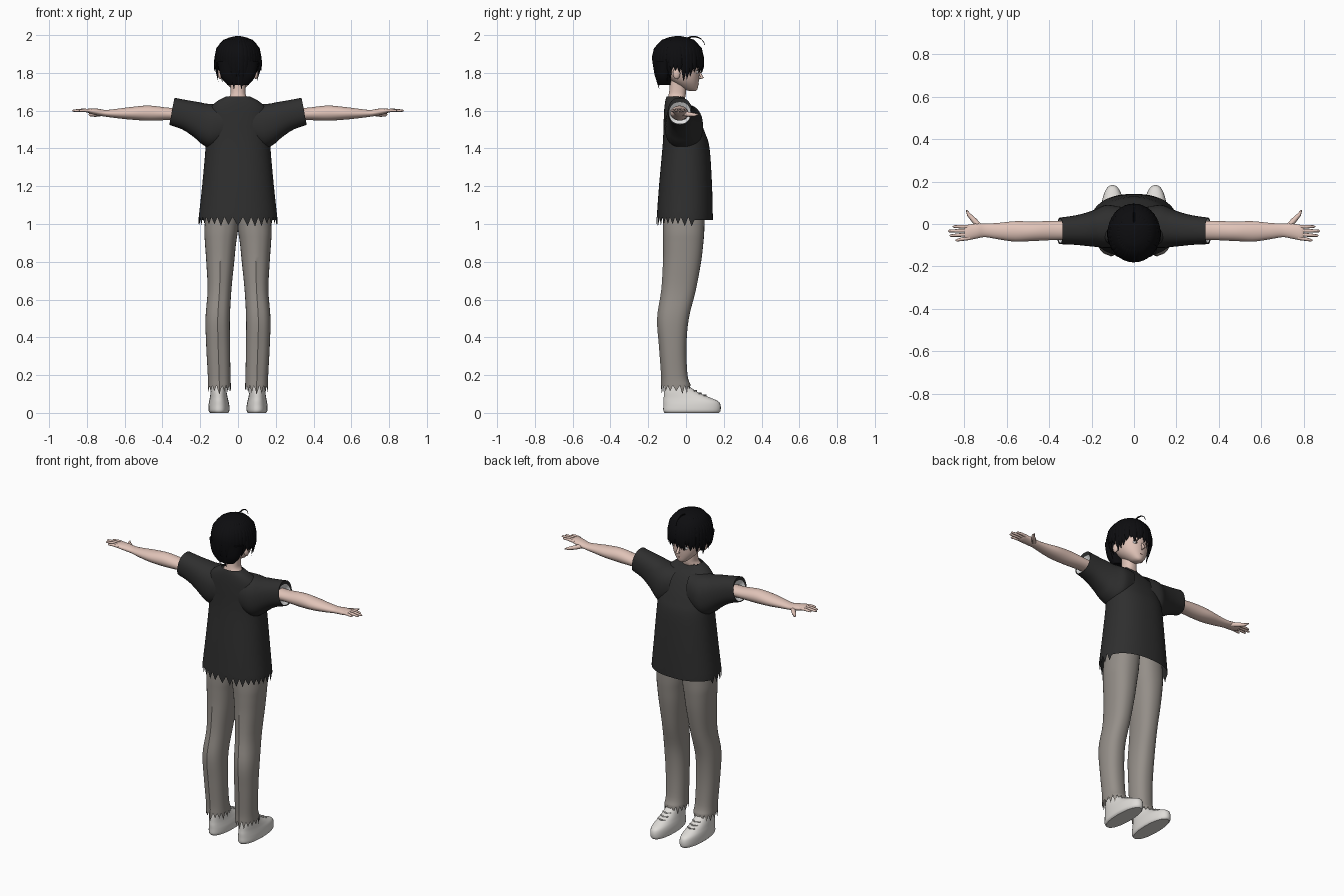
import bpy, bmesh, math, random
from mathutils import Vector

random.seed(4)
if "Cube" in bpy.data.objects:
    bpy.data.objects.remove(bpy.data.objects["Cube"])


def material(name, *rgb):
    m = bpy.data.materials.new(name)
    m.use_nodes = True
    m.diffuse_color = (*rgb, 1)
    bsdf = m.node_tree.nodes["Principled BSDF"]
    bsdf.inputs["Base Color"].default_value = (*rgb, 1)
    bsdf.inputs["Roughness"].default_value = 0.8
    return m


SKIN = material("skin", .75, .55, .48)
SHIRT = material("charcoal_cloth", .028, .028, .028)
TROUSER = material("warm_grey_cloth", .30, .275, .25)
SHOE = material("white_leather", .74, .72, .69)
HAIR = material("black_hair", .004, .004, .005)
WHITE = material("white_lining", .85, .85, .85)
IRIS = material("dark_iris", .03, .02, .018)
LIP = material("lip_pink", .5, .25, .22)


def finish(name, bm, mat, angle=40):
    bmesh.ops.recalc_face_normals(bm, faces=bm.faces)
    mesh = bpy.data.meshes.new(name)
    bm.to_mesh(mesh)
    bm.free()
    mesh.materials.append(mat)
    obj = bpy.data.objects.new(name, mesh)
    bpy.context.collection.objects.link(obj)
    bpy.ops.object.select_all(action='DESELECT')
    obj.select_set(True)
    bpy.context.view_layer.objects.active = obj
    bpy.ops.object.shade_smooth_by_angle(angle=math.radians(angle))


def smooth(keys, k=4):
    # Catmull-Rom interpolation of section parameters
    out = []
    for i in range(len(keys) - 1):
        p = [keys[max(0, min(len(keys) - 1, i + j))] for j in (-1, 0, 1, 2)]
        for s in range(k):
            t = s / k
            out.append([b + t / 2 * (c - a + t * (2*a - 5*b + 4*c - d + t * (3*(b - c) + d - a)))
                        for a, b, c, d in zip(*p)])
    return out + [list(keys[-1])]


def ring(key, axis='z', n=32, power=2.3, shear=0):
    pos, a0, a1, b0, b1 = key
    pts = []
    for i in range(n):
        t = math.tau * i / n
        c, s = math.cos(t), math.sin(t)
        a = (a0 + a1) / 2 + (a1 - a0) / 2 * math.copysign(abs(c) ** (2 / power), c)
        b = (b0 + b1) / 2 + (b1 - b0) / 2 * math.copysign(abs(s) ** (2 / power), s)
        pts.append(Vector((a, b, pos)) if axis == 'z' else Vector((pos + shear * s, a, b)))
    return pts


def skin(bm, rings, side=1, caps=True):
    rows = [[bm.verts.new((p.x * side, p.y, p.z)) for p in r] for r in rings]
    for r, q in zip(rows, rows[1:]):
        for i in range(len(r)):
            j = (i + 1) % len(r)
            bm.faces.new((r[i], r[j], q[j], q[i]))
    if caps:
        bm.faces.new(rows[0])
        bm.faces.new(rows[-1])


def tube(bm, pts, widths, side=1, across=None, flat=1, n=8):
    pts = [Vector(p) for p in pts]
    rings = []
    for i, p in enumerate(pts):
        t = (pts[min(i + 1, len(pts) - 1)] - pts[max(i - 1, 0)]).normalized()
        u = across or t.orthogonal().normalized()
        v = t.cross(u).normalized() * flat
        rings.append([p + widths[i] * (u * math.cos(a) + v * math.sin(a))
                      for a in (math.tau * k / n for k in range(n))])
    skin(bm, rings, side)


def ball(bm, centre, scale):
    made = bmesh.ops.create_uvsphere(bm, u_segments=16, v_segments=10, radius=1)["verts"]
    for v in made:
        v.co = Vector(centre) + Vector([a * b for a, b in zip(v.co, scale)])


def sym(rows):
    return [(z, -w, w, y0, y1) for z, w, y0, y1 in rows]


# Shirt body, with a torn hem at the back and a torn collar at the front
keys = sym([(1.035, .208, -.155, .142), (1.2, .19, -.143, .138), (1.4, .172, -.125, .125),
            (1.48, .17, -.12, .102), (1.55, .165, -.118, .072), (1.61, .15, -.115, .038),
            (1.65, .11, -.11, .004), (1.675, .064, -.103, -.012)])
rings = [ring(k, n=64) for k in smooth(keys)]
hem = [p.copy() for p in rings[0]]
for i, p in enumerate(hem):
    p.z = 1.02 if p.y > .04 else (1.04 if i % 2 else .99 + random.uniform(-.005, .012))
for i, p in enumerate(rings[-1]):
    if p.y > -.035 and i % 4 < 2:
        p.z -= .02
bm = bmesh.new()
skin(bm, [hem] + rings, caps=False)
finish("shirt_body", bm, SHIRT, 60)

# Neck and head
bm = bmesh.new()
skin(bm, [ring(k) for k in smooth(sym([(1.60, .08, -.1, .0), (1.65, .062, -.1, -.008),
     (1.68, .043, -.093, -.002), (1.71, .04, -.088, 0), (1.77, .042, -.085, 0)]))])
finish("neck", bm, SKIN)
bm = bmesh.new()
skin(bm, [ring(k, power=2.1) for k in smooth(sym([(1.704, .012, .02, .05), (1.715, .032, -.015, .061),
     (1.75, .066, -.07, .067), (1.79, .085, -.11, .071), (1.84, .092, -.13, .073),
     (1.9, .094, -.135, .07), (1.95, .075, -.11, .045), (1.97, .03, -.07, 0)]))])
tube(bm, [(0, .064, 1.815), (0, .076, 1.79), (0, .086, 1.777), (0, .066, 1.768)],
     [.004, .008, .01, .005])
for s in (1, -1):
    ball(bm, (.094 * s, -.05, 1.797), (.013, .02, .03))
finish("head", bm, SKIN, 60)

# Eyes, lashes and mouth
whites, irises, lashes = bmesh.new(), bmesh.new(), bmesh.new()
for s in (1, -1):
    ball(whites, (.036 * s, .056, 1.805), (.017, .009, .012))
    ball(irises, (.035 * s, .059, 1.805), (.009, .008, .012))
    tube(lashes, [(.018, .065, 1.81), (.035, .067, 1.818), (.055, .057, 1.812)],
         [.001, .003, .001], s)
finish("eye_whites", whites, WHITE)
finish("irises", irises, IRIS)
finish("eyelashes", lashes, HAIR)
bm = bmesh.new()
tube(bm, [(-.016, .062, 1.742), (0, .066, 1.741), (.016, .062, 1.742)], [.001, .003, .001])
finish("mouth", bm, LIP)

# Hair: skull cap, nape, layered locks and one loose curl
bm = bmesh.new()
skin(bm, [ring(k, power=2.1) for k in smooth(sym([(1.845, .113, -.168, .078), (1.88, .119, -.173, .087),
     (1.92, .115, -.166, .083), (1.96, .092, -.14, .058), (1.984, .055, -.105, .02),
     (1.994, .015, -.06, -.025)]))])
finish("hair_cap", bm, HAIR)
bm = bmesh.new()
skin(bm, [ring(k) for k in smooth(sym([(1.735, .055, -.145, -.08), (1.78, .09, -.16, -.075),
     (1.86, .11, -.168, -.05)]))])
finish("hair_nape", bm, HAIR)
bm = bmesh.new()
COUNT = 38
for i in range(COUNT):
    a = math.tau * i / COUNT + random.uniform(-.04, .04)
    turn = abs((math.degrees(a) + 180) % 360 - 180)
    if turn < 50:
        tip, end = 1.805, .97
    elif turn < 78:
        tip, end = 1.765, .9
    elif turn < 112:
        tip, end = 1.815, 1.0
    else:
        tip, end = 1.77 - (turn - 112) * .0008, .76
    tip += random.uniform(-.012, .018)
    out = Vector((math.sin(a) * .119, math.cos(a) * .132, 0))
    profile = [(.2, 1.988), (.62, 1.973), (.92, 1.928), (1.0, 1.88),
               ((1 + end) / 2 + .03, (1.87 + tip) / 2), (end, tip)]
    pts = [Vector((0, -.043, z)) + out * s for s, z in profile]
    pts[-1] += Vector((random.uniform(-.008, .008), 0, 0))
    across = Vector((math.cos(a), -math.sin(a), 0))
    tube(bm, pts, [.004, .012, .017, .018, .015, .0008], across=across, flat=.35)
finish("hair_locks", bm, HAIR)
bm = bmesh.new()
tube(bm, [(0, -.02 + .06 * (1 - math.cos(t)), 1.94 + .052 * math.sin(t))
          for t in (i * .25 for i in range(13))], [.004] * 8 + [.003, .003, .002, .002, .001])
finish("loose_curl", bm, HAIR)

for side, label in ((1, "left"), (-1, "right")):
    # Sleeve and its pale lining
    keys = [(.06, -.11, .08, 1.42, 1.635), (.13, -.113, .09, 1.40, 1.635), (.18, -.108, .07, 1.425, 1.637),
            (.22, -.104, .055, 1.46, 1.645), (.28, -.098, .04, 1.5, 1.655), (.35, -.095, .03, 1.525, 1.668)]
    bm = bmesh.new()
    rings = [ring(k, 'x', shear=-.014) for k in smooth(keys)]
    rings.append(ring((.346, -.088, .023, 1.531, 1.645), 'x', shear=-.014))
    skin(bm, rings, side, caps=False)
    finish(label + "_sleeve", bm, SHIRT)
    bm = bmesh.new()
    skin(bm, [ring(k, 'x', shear=-.014) for k in ((.346, -.088, .023, 1.531, 1.645),
                                                  (.325, -.07, .01, 1.55, 1.61))], side, caps=False)
    finish(label + "_sleeve_lining", bm, WHITE)

    # Arm, fingers and thumb
    keys = [(.25, -.075, .015, 1.545, 1.615), (.36, -.075, .015, 1.55, 1.615), (.47, -.08, .012, 1.547, 1.627),
            (.56, -.083, .013, 1.552, 1.62), (.64, -.072, .005, 1.56, 1.61), (.70, -.062, .002, 1.568, 1.604),
            (.74, -.068, .002, 1.574, 1.61), (.785, -.076, -.004, 1.585, 1.612), (.8, -.07, -.012, 1.592, 1.608)]
    bm = bmesh.new()
    skin(bm, [ring(k, 'x', 24, 2) for k in smooth(keys)], side)
    for root, end, length in ((-.013, -.012, .855), (-.031, -.033, .878), (-.049, -.055, .87), (-.066, -.077, .842)):
        mid = (.78 + length) / 2
        tube(bm, [(.775, root, 1.599), (mid, (root + end) / 2, 1.602), (length - .006, end, 1.6),
                  (length, end, 1.599)], [.0095, .0085, .006, .002], side)
    tube(bm, [(.725, -.015, 1.585), (.755, .018, 1.58), (.78, .045, 1.578), (.79, .066, 1.58)],
         [.014, .013, .009, .003], side)
    finish(label + "_arm", bm, SKIN, 60)

    # Trouser leg with a pressed back crease and ragged cuff
    keys = [(.15, .038, .16, -.127, .024), (.2, .04, .16, -.127, .008), (.35, .042, .168, -.138, .002),
            (.5, .043, .172, -.148, .015), (.65, .035, .161, -.126, .052), (.8, .02, .168, -.117, .08),
            (.9, .01, .175, -.117, .092), (.97, 0, .178, -.118, .097), (1.1, -.01, .168, -.115, .1)]
    rings = [ring(k) for k in smooth(keys)]
    for r in rings:
        r[24].y -= .005
    cuff = [p.copy() for p in rings[0]]
    for i, p in enumerate(cuff):
        p.z = .145 if i % 2 else .105 + random.uniform(-.008, .012)
    bm = bmesh.new()
    skin(bm, [cuff] + rings, side, caps=False)
    finish(label + "_trouser_leg", bm, TROUSER)

    # Shoe and laces
    keys = [(0, .052, .148, -.112, .175), (.012, .046, .156, -.12, .183), (.04, .046, .156, -.12, .183),
            (.062, .05, .153, -.12, .17), (.082, .055, .149, -.118, .125), (.11, .06, .145, -.116, .062),
            (.15, .062, .14, -.11, .005)]
    bm = bmesh.new()
    skin(bm, [ring(k, power=2.2) for k in smooth(keys)], side)
    finish(label + "_shoe", bm, SHOE)
    bm = bmesh.new()
    for y, z in ((.105, .093), (.08, .104), (.055, .117)):
        tube(bm, [(.075, y - .012, z), (.1, y, z), (.128, y - .012, z)], [.003, .004, .003], side)
    finish(label + "_laces", bm, SHOE)
